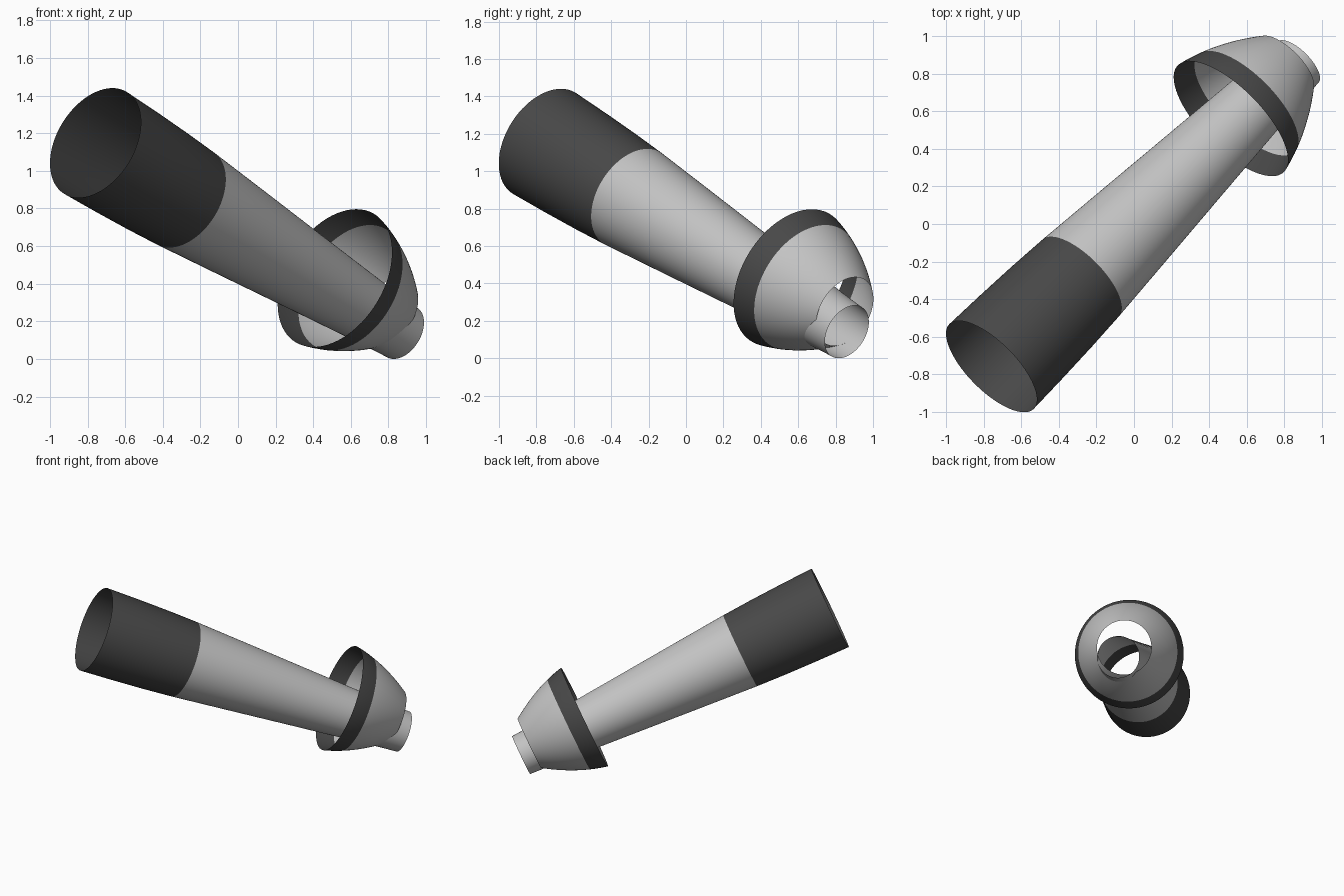
import bpy, bmesh, math
from mathutils import Vector

if "Cube" in bpy.data.objects:
    bpy.data.objects.remove(bpy.data.objects["Cube"], do_unlink=True)


def make_material(name, value):
    mat = bpy.data.materials.new(name)
    mat.use_nodes = True
    color = (value, value, value, 1)
    mat.diffuse_color = color
    mat.node_tree.nodes["Principled BSDF"].inputs["Base Color"].default_value = color
    return mat


LIGHT = make_material("light_grey", 0.55)
DARK = make_material("dark_grey", 0.065)
SEGMENTS = 72


def open_shell(name, start, axis, profile, band_end):
    """Revolve (distance, radius) pairs round an axis; the first stretch is dark."""
    turn = axis.to_track_quat('Z', 'Y')
    bm = bmesh.new()
    rings = []
    for t, r in profile:
        ring = []
        for i in range(SEGMENTS):
            a = math.tau * i / SEGMENTS
            ring.append(bm.verts.new(start + turn @ Vector((r * math.cos(a), r * math.sin(a), t))))
        rings.append(ring)
    for k in range(len(rings) - 1):
        lower, upper = rings[k], rings[k + 1]
        for i in range(SEGMENTS):
            j = (i + 1) % SEGMENTS
            face = bm.faces.new((lower[i], lower[j], upper[j], upper[i]))
            face.smooth = True
            face.material_index = 1 if profile[k + 1][0] <= band_end + 0.001 else 0
    mesh = bpy.data.meshes.new(name)
    bm.to_mesh(mesh)
    bm.free()
    mesh.materials.append(LIGHT)
    mesh.materials.append(DARK)
    obj = bpy.data.objects.new(name, mesh)
    bpy.context.collection.objects.link(obj)
    return obj


# Long tapering tube, open at both ends
wide_end = Vector((-0.758, -0.758, 1.149))
narrow_end = Vector((0.872, 0.86, 0.141))
axis = (narrow_end - wide_end).normalized()
length = (narrow_end - wide_end).length
tube_profile = [(0, 0.318), (0.25, 0.311), (0.5, 0.301), (0.73, 0.288), (1.2, 0.252),
                (1.66, 0.216), (2.0, 0.19), (2.25, 0.171), (2.4, 0.16), (length, 0.154)]
open_shell("tapered_tube", wide_end, axis, tube_profile, 0.73)

# Curved bell around the narrow end, set slightly off the tube axis
bell_length, bell_band, steps = 0.448, 0.128, 14
bell_profile = []
for k in range(steps + 1):
    t = bell_length * k / steps
    bell_profile.append((t, 0.4 - 0.2135 * t - 0.519 * t * t))
open_shell("bell_collar", Vector((0.515, 0.56, 0.43)), axis, bell_profile, bell_band)
